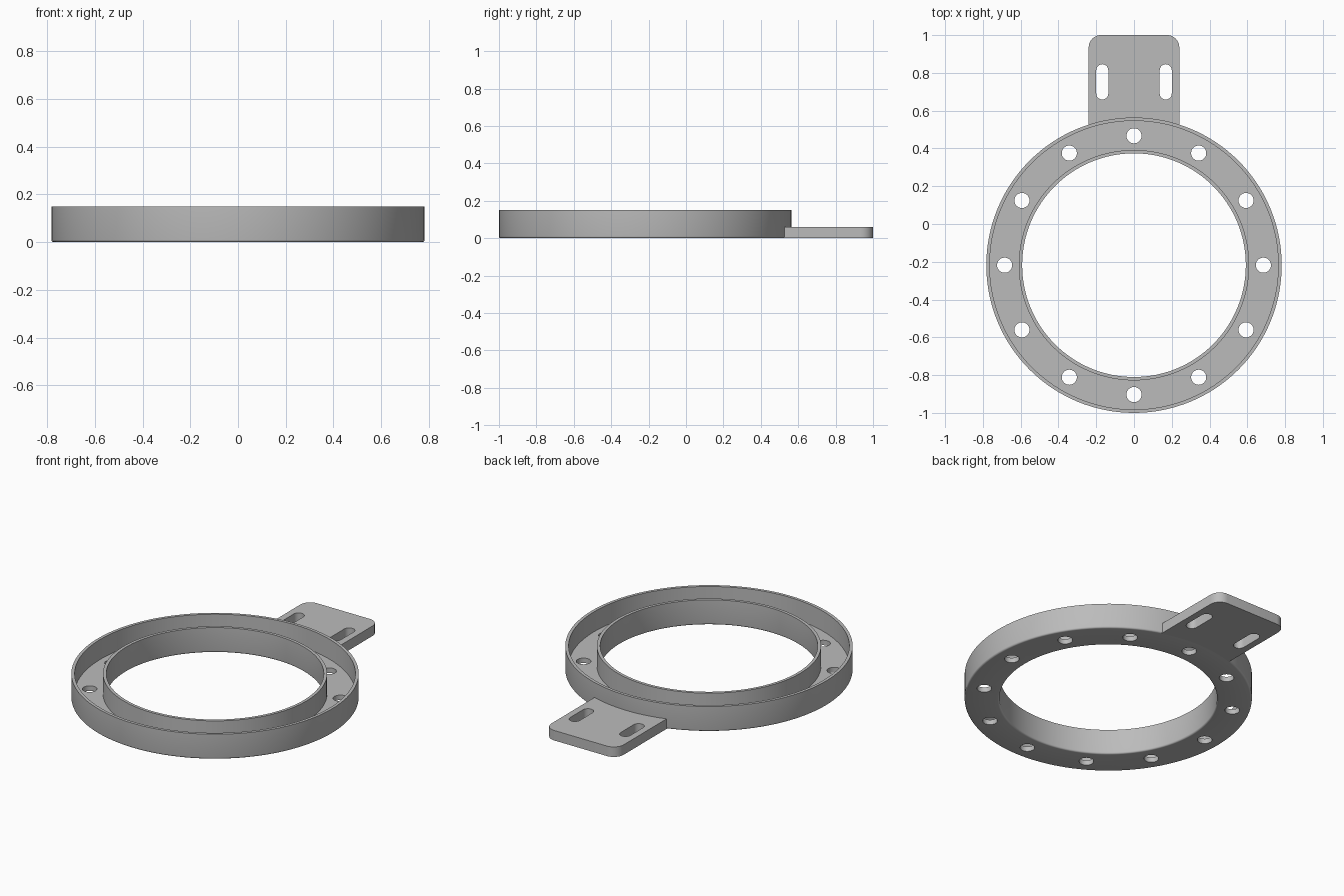
import bpy, bmesh
from math import sin, cos, pi, sqrt, asin, radians

cube = bpy.data.objects.get("Cube")
if cube:
    bpy.data.objects.remove(cube, do_unlink=True)

CY = -0.218                     # ring centre on y
R_OUT, R_IN = 0.782, 0.592      # outer and bore radius
WALL, FLOOR, HEIGHT = 0.018, 0.03, 0.15
FILLET = 0.01
TAB_W, TAB_R, TAB_H = 0.24, 0.065, 0.06

grey = bpy.data.materials.new("plain grey")
grey.use_nodes = True
colour = (0.5, 0.5, 0.5, 1)
grey.diffuse_color = colour
grey.node_tree.nodes["Principled BSDF"].inputs["Base Color"].default_value = colour


def arc(cx, cy, r, a0, a1, n):
    """Points along an arc, angles in degrees."""
    angles = [radians(a0 + (a1 - a0) * i / n) for i in range(n + 1)]
    return [(cx + r * cos(a), cy + r * sin(a)) for a in angles]


def make_object(name, bm):
    bmesh.ops.recalc_face_normals(bm, faces=bm.faces)
    mesh = bpy.data.meshes.new(name)
    bm.to_mesh(mesh)
    bm.free()
    mesh.materials.append(grey)
    obj = bpy.data.objects.new(name, mesh)
    bpy.context.collection.objects.link(obj)
    return obj


def add_prism(bm, outline, z0, z1):
    bottom = [bm.verts.new((x, y, z0)) for x, y in outline]
    top = [bm.verts.new((x, y, z1)) for x, y in outline]
    bm.faces.new(bottom[::-1])
    bm.faces.new(top)
    n = len(outline)
    for i in range(n):
        j = (i + 1) % n
        bm.faces.new((bottom[i], bottom[j], top[j], top[i]))


def lathe(name, profile, cy, steps):
    bm = bmesh.new()
    rings = []
    for k in range(steps):
        a = 2 * pi * k / steps
        rings.append([bm.verts.new((r * cos(a), cy + r * sin(a), z)) for r, z in profile])
    n = len(profile)
    for k in range(steps):
        here, there = rings[k], rings[(k + 1) % steps]
        for i in range(n):
            j = (i + 1) % n
            bm.faces.new((here[i], there[i], there[j], here[j]))
    return make_object(name, bm)


def cut_and_shade(obj, outlines):
    """Punch the outlines through the object, then smooth the curved sides."""
    bm = bmesh.new()
    for outline in outlines:
        add_prism(bm, outline, -0.1, 0.3)
    cutter = make_object(obj.name + "_cutter", bm)
    cutter.hide_render = True
    mod = obj.modifiers.new("holes", "BOOLEAN")
    mod.operation, mod.solver, mod.object = "DIFFERENCE", "EXACT", cutter
    bpy.ops.object.select_all(action="DESELECT")
    bpy.context.view_layer.objects.active = obj
    obj.select_set(True)
    bpy.ops.object.modifier_apply(modifier=mod.name)
    bpy.data.objects.remove(cutter, do_unlink=True)
    bpy.ops.object.shade_smooth_by_angle(angle=radians(30))


# Channel ring: U-shaped section, rounded lower edges, twelve bolt holes
section = arc(R_IN + FILLET, FILLET, FILLET, 180, 270, 4)
section += arc(R_OUT - FILLET, FILLET, FILLET, 270, 360, 4)
section += [(R_OUT, HEIGHT), (R_OUT - WALL, HEIGHT), (R_OUT - WALL, FLOOR),
            (R_IN + WALL, FLOOR), (R_IN + WALL, HEIGHT), (R_IN, HEIGHT)]
ring = lathe("channel_ring", section, CY, 128)
bolt_holes = []
for i in range(12):
    a = i * pi / 6
    bolt_holes.append(arc(0.685 * cos(a), CY + 0.685 * sin(a), 0.04, 0, 350, 35))
cut_and_shade(ring, bolt_holes)

# Mounting tab: rounded outer corners, inner end curved to sit in the ring wall
root = R_OUT - FILLET
half = asin(TAB_W / root) * 180 / pi
outline = arc(TAB_W - TAB_R, 1 - TAB_R, TAB_R, 0, 90, 10)
outline += arc(TAB_R - TAB_W, 1 - TAB_R, TAB_R, 90, 180, 10)
outline += arc(0, CY, root, 90 + half, 90 - half, 16)
bm = bmesh.new()
add_prism(bm, outline, 0, TAB_H)
tab = make_object("mounting_tab", bm)
slots = []
for x in (-0.168, 0.168):
    slots.append(arc(x, 0.814, 0.032, 0, 180, 12) + arc(x, 0.691, 0.032, 180, 360, 12))
cut_and_shade(tab, slots)
